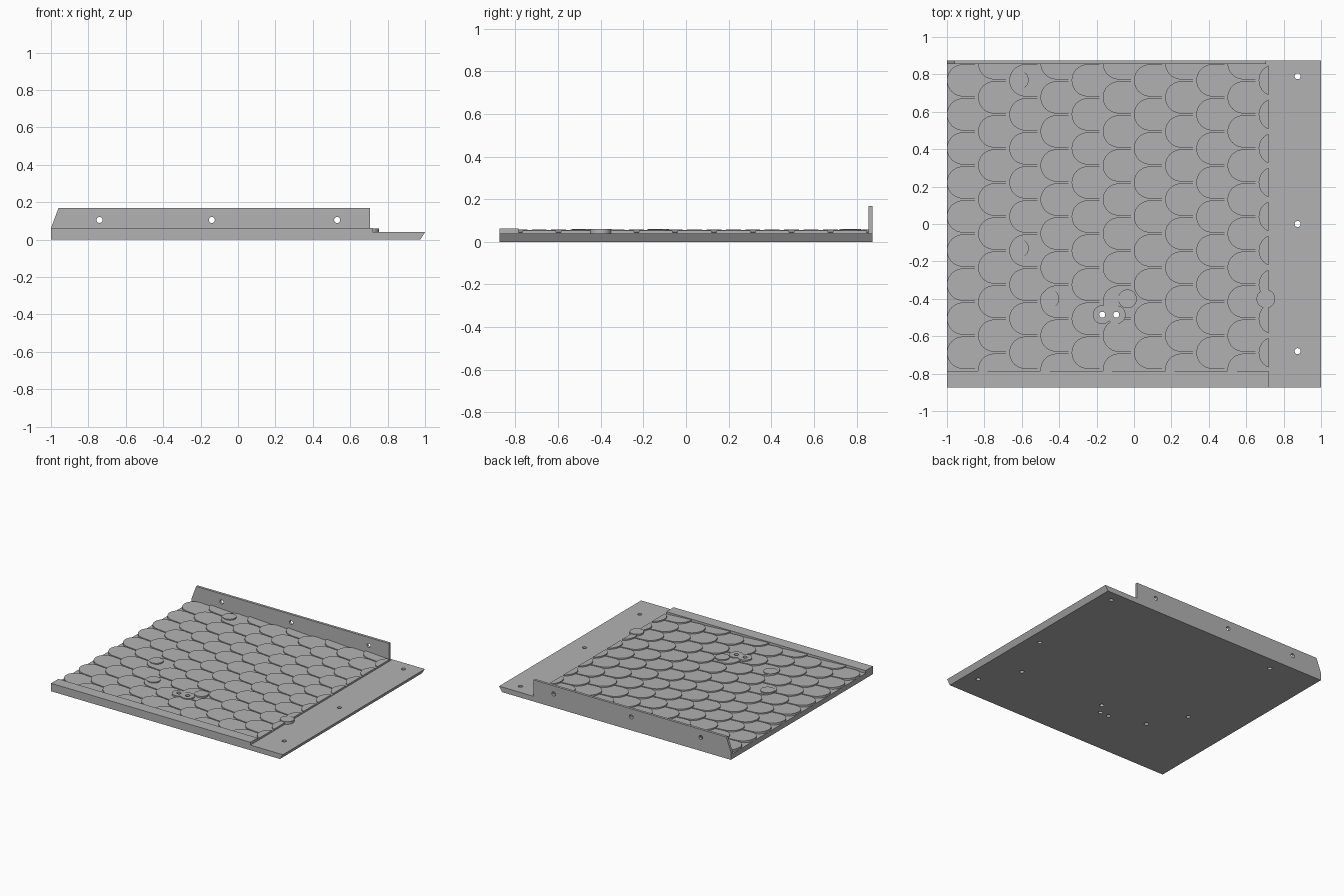
import bpy, bmesh, math
from mathutils import Vector, Matrix

if "Cube" in bpy.data.objects:
    bpy.data.objects.remove(bpy.data.objects["Cube"])

grey = bpy.data.materials.new("plain grey")
grey.use_nodes = True
COLOUR = (0.45, 0.45, 0.45, 1)
grey.diffuse_color = COLOUR
grey.node_tree.nodes["Principled BSDF"].inputs["Base Color"].default_value = COLOUR

HALF_Y = 0.875
DECK = 0.04               # top of the base plate
FIELD_MIN, FIELD_MAX, FIELD_END = -0.785, 0.855, 0.72
STEP_X, STEP_Y, RADIUS = 1 / 6, 0.182, 0.086
LIP, SLOPE, ROOT = 0.057, 0.06, 0.03


def finish(name, bm):
    bmesh.ops.recalc_face_normals(bm, faces=bm.faces[:])
    mesh = bpy.data.meshes.new(name)
    bm.to_mesh(mesh)
    bm.free()
    mesh.materials.append(grey)
    ob = bpy.data.objects.new(name, mesh)
    bpy.context.collection.objects.link(ob)
    return ob


def extrude_xz(name, outline, y0, y1):
    """Side profile in x and z, carried from y0 to y1."""
    bm = bmesh.new()
    a = [bm.verts.new((x, y0, z)) for x, z in outline]
    b = [bm.verts.new((x, y1, z)) for x, z in outline]
    bm.faces.new(a)
    bm.faces.new(b[::-1])
    for i in range(len(a)):
        j = (i + 1) % len(a)
        bm.faces.new((a[i], b[i], b[j], a[j]))
    return finish(name, bm)


def add_cylinder(bm, x, y, z0, z1, radius, turn=None):
    place = Matrix.Translation((x, y, (z0 + z1) / 2))
    if turn:
        place = place @ turn
    bmesh.ops.create_cone(bm, cap_ends=True, segments=32, radius1=radius,
                          radius2=radius, depth=z1 - z0, matrix=place)


def add_scale(field, tip, yc):
    """One tongue with a round raised tip, sinking into the deck behind."""
    bm = bmesh.new()
    arc = [math.pi / 2 + math.pi * i / 20 for i in range(21)]
    pts = [(tip + RADIUS * (1 + math.cos(t)), yc + RADIUS * math.sin(t)) for t in arc]
    end = tip + 2 * STEP_X
    pts += [(end, yc - RADIUS), (end, yc + RADIUS)]
    low = [bm.verts.new((x, y, ROOT)) for x, y in pts]
    top = [bm.verts.new((x, y, LIP - SLOPE * (x - tip))) for x, y in pts]
    bm.faces.new(low)
    bm.faces.new(top)
    for i in range(len(pts)):
        j = (i + 1) % len(pts)
        bm.faces.new((low[i], low[j], top[j], top[i]))
    # trim to the field between the rails
    for co, no in (((0, FIELD_MAX, 0), (0, 1, 0)), ((0, FIELD_MIN, 0), (0, -1, 0)),
                   ((FIELD_END, 0, 0), (1, 0, 0))):
        bmesh.ops.bisect_plane(bm, geom=bm.verts[:] + bm.edges[:] + bm.faces[:],
                               plane_co=Vector(co), plane_no=Vector(no), clear_outer=True)
        bmesh.ops.holes_fill(bm, edges=[e for e in bm.edges if e.is_boundary])
    part = bpy.data.meshes.new("scale_part")
    bm.to_mesh(part)
    bm.free()
    field.from_mesh(part)
    bpy.data.meshes.remove(part)


# base plate with an undercut right edge, front rail, back wall
plate = extrude_xz("base_plate", [(-1, 0), (0.975, 0), (1, DECK), (-1, DECK)], -HALF_Y, HALF_Y)
extrude_xz("front_rail", [(-1, DECK), (FIELD_END, DECK), (FIELD_END, 0.062), (-1, 0.062)],
           -HALF_Y, FIELD_MIN)
wall = extrude_xz("back_wall", [(-1, DECK), (0.705, DECK), (0.705, 0.168), (-0.96, 0.168),
                                (-1, 0.062)], FIELD_MAX, HALF_Y)

# staggered rows of scales
field = bmesh.new()
for col in range(11):
    odd = col % 2
    for row in range(9 + odd):
        add_scale(field, -1 + col * STEP_X, 0.768 - STEP_Y * (row - odd / 2))
scales = finish("roof_scales", field)

# round bosses over the fixing holes
blind = [(-0.613, 0.77), (-0.613, -0.13), (-0.45, -0.4), (-0.035, -0.4), (0.705, -0.4)]
through = [(-0.17, -0.485), (-0.095, -0.485)]
bosses = []
for i, (x, y) in enumerate(blind + through):
    bm = bmesh.new()
    add_cylinder(bm, x, y, ROOT, 0.06, 0.05)
    bosses.append(finish(f"boss_{i + 1}", bm))

# drill the holes
bm = bmesh.new()
for x, y in through + [(0.875, 0.79), (0.875, 0), (0.875, -0.68)]:
    add_cylinder(bm, x, y, -0.05, 0.12, 0.016)
for x, y in blind:
    add_cylinder(bm, x, y, -0.05, 0.026, 0.016)
for x in (-0.74, -0.14, 0.53):
    add_cylinder(bm, x, HALF_Y, 0.055, 0.155, 0.016, Matrix.Rotation(math.pi / 2, 4, "X"))
drill = finish("hole_cutter", bm)
drill.hide_render = True

drilled = [plate, wall, scales] + bosses[-2:]
for ob in drilled:
    cut = ob.modifiers.new("holes", "BOOLEAN")
    cut.object, cut.solver, cut.use_self = drill, "EXACT", True
graph = bpy.context.evaluated_depsgraph_get()
done = [bpy.data.meshes.new_from_object(ob.evaluated_get(graph)) for ob in drilled]
for ob, mesh in zip(drilled, done):
    ob.modifiers.clear()
    ob.data = mesh
bpy.data.objects.remove(drill)
